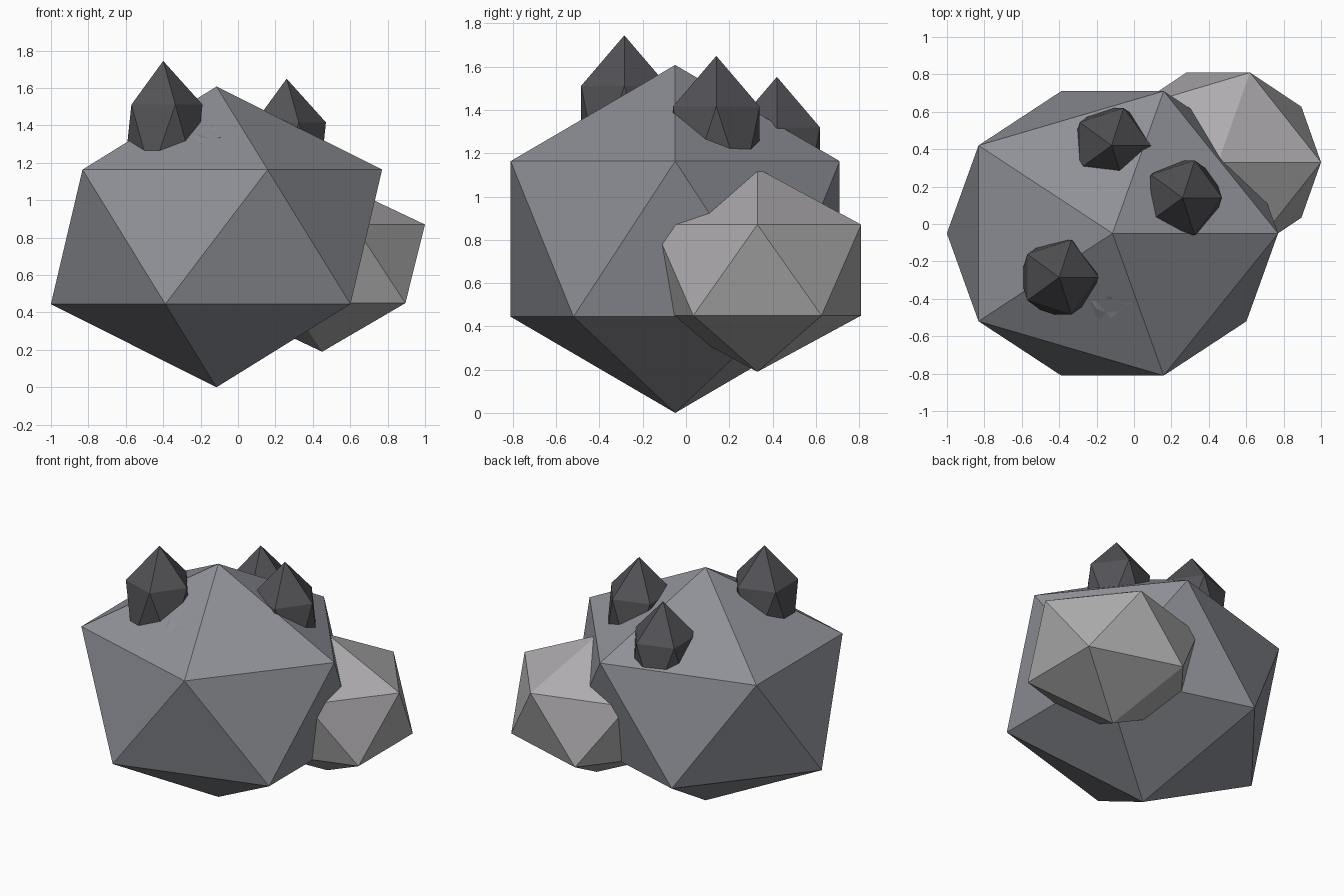
import bpy, random
from mathutils import Vector

if "Cube" in bpy.data.objects:
    bpy.data.objects.remove(bpy.data.objects["Cube"])

random.seed(4)


def material(name, rgb):
    m = bpy.data.materials.new(name)
    m.diffuse_color = (*rgb, 1)
    m.use_nodes = True
    m.node_tree.nodes["Principled BSDF"].inputs["Base Color"].default_value = m.diffuse_color
    return m


slate = material("slate", (0.27, 0.28, 0.31))
pale = material("pale_stone", (0.42, 0.41, 0.42))
dark = material("dark_stone", (0.085, 0.083, 0.092))


def stone(name, centre, radii, mat):
    """Flat-faced 20-sided stone stretched to the given radii."""
    bpy.ops.mesh.primitive_ico_sphere_add(subdivisions=1, radius=1, location=centre)
    ob = bpy.context.object
    ob.name = name
    ob.scale = radii
    bpy.ops.object.transform_apply(location=False, rotation=False, scale=True)
    ob.data.materials.append(mat)
    return ob


# Large boulder and the paler one behind it
C, R = Vector((-0.115, -0.05, 0.804)), (0.99, 0.894, 0.804)
stone("large_boulder", C, R, slate)
stone("small_boulder", (0.45, 0.33, 0.66), (0.615, 0.564, 0.47), pale)

# Three tall dark crystals sunk into the top
for i, c in enumerate([(-0.40, -0.285, 1.322), (0.26, 0.14, 1.227), (-0.12, 0.42, 1.13)]):
    stone(f"crystal_{i + 1}", c, (0.235, 0.235, 0.423), dark)


# Small crumpled chip lying on the sloping front face
def slope(x, y):
    return 1.607 + 0.192 * (x - C.x) + 0.657 * (y - C.y)


upper = [(-0.25, -0.35), (-0.20, -0.36), (-0.14, -0.385), (-0.08, -0.40), (-0.01, -0.415)]
lower = [(-0.24, -0.41), (-0.20, -0.50), (-0.15, -0.52), (-0.09, -0.48), (-0.02, -0.43)]
verts, faces = [], []
for (ax, ay), (bx, by) in zip(upper, lower):
    for t in (0, 0.33, 0.67, 1):
        x, y = ax + (bx - ax) * t, ay + (by - ay) * t
        bump = random.uniform(-0.008, 0.012)
        verts.append((x, y, slope(x, y) + bump))
for i in range(len(upper) - 1):
    for j in range(3):
        a = i * 4 + j
        faces.append((a, a + 1, a + 5, a + 4))
mesh = bpy.data.meshes.new("surface_chip")
mesh.from_pydata(verts, [], faces)
mesh.materials.append(slate)
bpy.context.collection.objects.link(bpy.data.objects.new("surface_chip", mesh))
